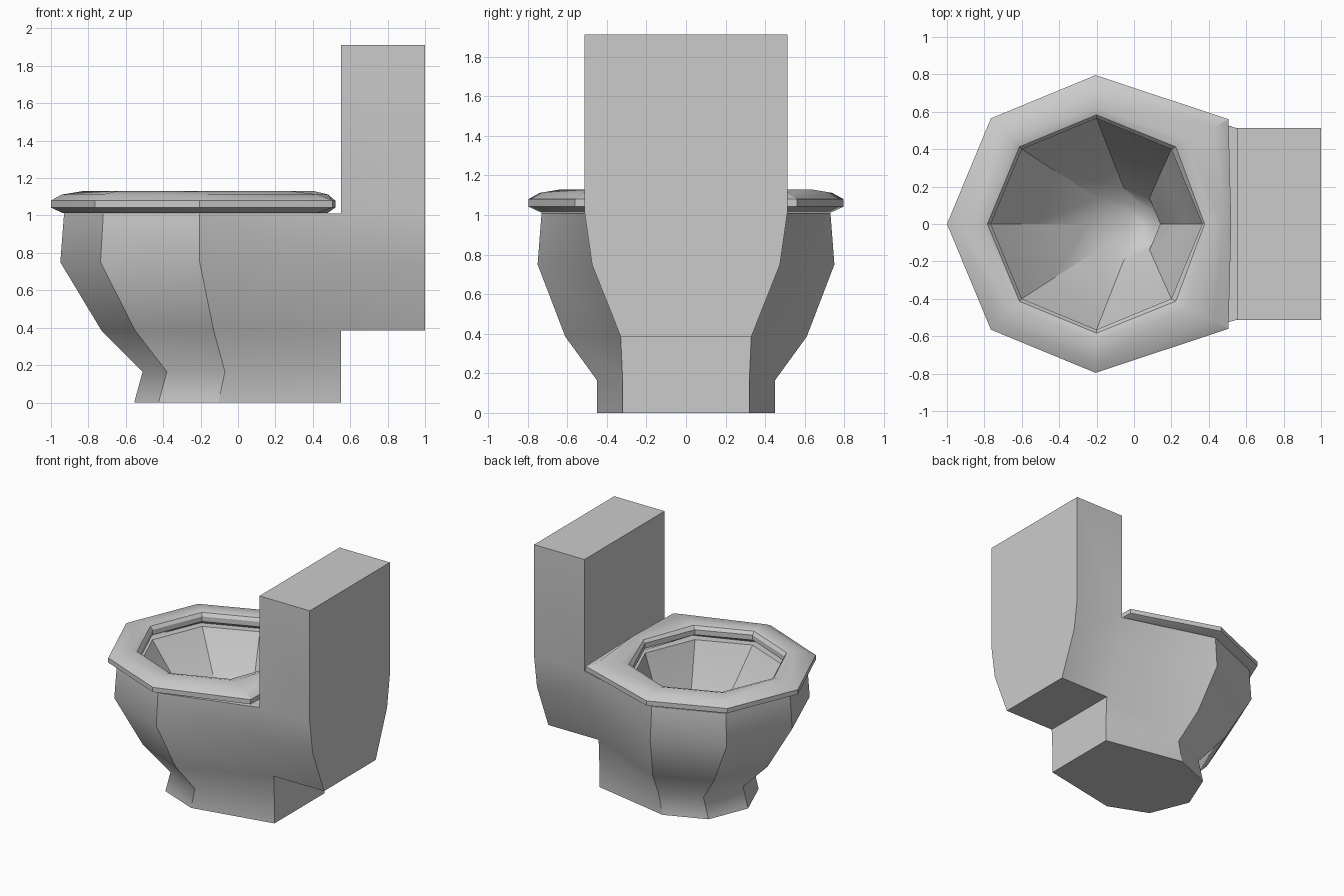
import bpy, bmesh, math

if "Cube" in bpy.data.objects:
    bpy.data.objects.remove(bpy.data.objects["Cube"])


def half_ring(front, diag, side, back, tip, z):
    """Eight-sided ring mirrored across y = 0; diag, side and back are (x, y)."""
    half = [diag, side, back]
    pts = [(front, 0)] + half + [(tip, 0)] + [(x, -y) for x, y in reversed(half)]
    return [(x, y, z) for x, y in pts]


def octagon(cx, r, z):
    return [(cx - r * math.cos(i * math.pi / 4), r * math.sin(i * math.pi / 4), z)
            for i in range(8)]


def loft(bm, rings, closed=False):
    """Skin consecutive rings; cap the ends, or join last ring to first."""
    loops = [[bm.verts.new(p) for p in ring] for ring in rings]
    pairs = list(zip(loops, loops[1:]))
    if closed:
        pairs.append((loops[-1], loops[0]))
    else:
        bm.faces.new(loops[0])
        bm.faces.new(loops[-1])
    for a, b in pairs:
        for i in range(8):
            j = (i + 1) % 8
            bm.faces.new((a[i], a[j], b[j], b[i]))


def pull(bm, faces, axis, value):
    """Extrude faces onto a flat plane along one axis."""
    geom = bmesh.ops.extrude_face_region(bm, geom=faces)["geom"]
    for v in geom:
        if isinstance(v, bmesh.types.BMVert):
            v.co[axis] = value
    old = [f for f in faces if f.is_valid]
    if old:
        bmesh.ops.delete(bm, geom=old, context='FACES_ONLY')


def finish(bm, name, soft_levels=()):
    bmesh.ops.recalc_face_normals(bm, faces=bm.faces[:])
    for f in bm.faces:
        f.smooth = True
    for e in bm.edges:
        z0, z1 = (v.co.z for v in e.verts)
        soft = abs(z0 - z1) < 1e-4 and any(abs(z0 - z) < 1e-4 for z in soft_levels)
        down = any(f.normal.z < -0.9 for f in e.link_faces)
        e.smooth = e.calc_face_angle(0) < math.radians(30) or (soft and not down)
    mesh = bpy.data.meshes.new(name)
    bm.to_mesh(mesh)
    bm.free()
    bpy.context.collection.objects.link(bpy.data.objects.new(name, mesh))


# Bowl: outer wall upward, flat rim, then the basin down to its floor
bm = bmesh.new()
loft(bm, [
    half_ring(-0.555, (-0.425, 0.32), (-0.105, 0.45), (0.55, 0.32), 0.55, 0.0),
    half_ring(-0.51, (-0.38, 0.32), (-0.07, 0.45), (0.55, 0.32), 0.55, 0.165),
    half_ring(-0.73, (-0.55, 0.43), (-0.13, 0.61), (0.55, 0.33), 0.55, 0.385),
    half_ring(-0.95, (-0.735, 0.53), (-0.205, 0.75), (0.55, 0.475), 0.55, 0.75),
    half_ring(-0.93, (-0.72, 0.52), (-0.205, 0.73), (0.55, 0.512), 0.55, 1.01),
    octagon(-0.2, 0.565, 1.01),
    octagon(-0.14, 0.41, 0.72),
    octagon(-0.055, 0.195, 0.46),
    octagon(0.04, 0.1, 0.385),
])

# Shelf behind the bowl, then the tank rising from it
bm.normal_update()
pull(bm, [f for f in bm.faces
          if all(v.co.x > 0.54 and v.co.z > 0.38 for v in f.verts)], 0, 1.0)
bm.normal_update()
pull(bm, [f for f in bm.faces
          if all(v.co.x > 0.54 and v.co.z > 1.0 for v in f.verts)], 2, 1.912)
finish(bm, "bowl_and_tank", (0.165, 0.385, 0.75, 1.01 - 1, 0.72))

# Seat: rounded profile swept between the inner and outer outlines
inner = octagon(-0.2, 0.565, 0)
outer = half_ring(-1.0, (-0.765, 0.565), (-0.205, 0.796), (0.505, 0.56), 0.52, 0)
profile = [(0.0, 1.05), (0.0, 1.09), (0.08, 1.115), (0.28, 1.13), (0.75, 1.112),
           (1.0, 1.08), (1.0, 1.042), (0.72, 1.012), (0.25, 1.012)]
bm = bmesh.new()
loft(bm, [[(a[0] + (b[0] - a[0]) * t, a[1] + (b[1] - a[1]) * t, z)
           for a, b in zip(inner, outer)] for t, z in profile], closed=True)
finish(bm, "seat")
